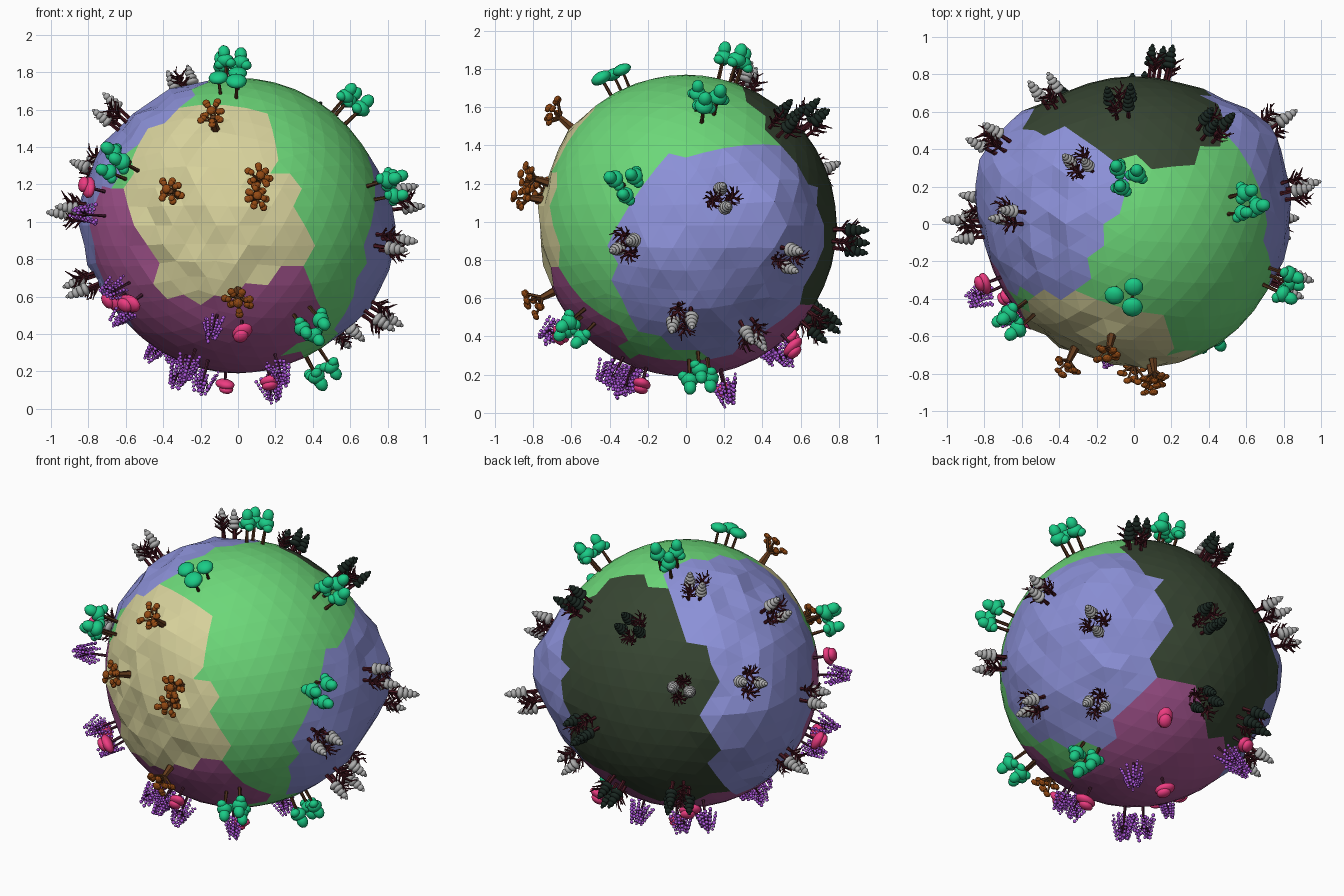
import bpy, bmesh, math, random
from mathutils import Vector, Matrix, noise

if "Cube" in bpy.data.objects:
    bpy.data.objects.remove(bpy.data.objects["Cube"])

random.seed(4)
CENTRE = Vector((0, 0, 0.98))
R = 0.79
rnd = random.uniform


def polar(az, el):
    a, e = math.radians(az), math.radians(el)
    return Vector((math.cos(a) * math.cos(e), math.sin(a) * math.cos(e), math.sin(e)))


def material(name, rgb):
    m = bpy.data.materials.new(name)
    m.diffuse_color = (*rgb, 1)
    m.use_nodes = True
    m.node_tree.nodes["Principled BSDF"].inputs["Base Color"].default_value = m.diffuse_color
    return m


# ---- biomes: spherical caps (azimuth, elevation, angular radius), nearest cap wins
BIOMES = [
    ("meadow", (.15, .68, .19), []),
    ("desert", (.68, .64, .33), [(-103, -4, 36), (-108, 30, 25), (-115, -8, 32)]),
    ("snow", (.26, .28, .68), [(17, -14, 41), (45, 0, 28), (164, 40, 38), (160, -6, 40)]),
    ("dark_forest", (.038, .06, .032), [(99, 15, 38), (106, -20, 38), (82, 36, 26)]),
    ("blossom", (.38, .09, .28), [(150, -80, 33), (80, -50, 21), (-122, -52, 27),
                                  (-145, -14, 25), (-72, -42, 19)]),
]
# mountains and hollows: azimuth, elevation, height, angular width
BUMPS = [(33, 4, .1, 22), (5, -18, .05, 25), (158, 6, .1, 24), (175, 40, .03, 20),
         (150, 40, .03, 18), (-105, 0, -.035, 35)]


def biome(d):
    best, pick = 0, 0
    for i, (_, _, caps) in enumerate(BIOMES):
        for az, el, r in caps:
            s = r - math.degrees(d.angle(polar(az, el)))
            if s > best:
                best, pick = s, i
    return pick, best


def surface(d):
    r = R
    for az, el, h, w in BUMPS:
        r += h * math.exp(-(math.degrees(d.angle(polar(az, el))) / w) ** 2)
    pick, depth = biome(d)
    if pick in (1, 2):
        r += 0.04 * min(depth / 12, 1) * noise.noise(d * 6)
    return r


# ---- planet: each face takes the strongest biome of its corners
bm = bmesh.new()
bmesh.ops.create_icosphere(bm, subdivisions=4, radius=1)
kind_of = {v: biome(v.co.normalized())[0] for v in bm.verts}
for f in bm.faces:
    f.material_index = max(kind_of[v] for v in f.verts)
for v in bm.verts:
    d = v.co.normalized()
    v.co = CENTRE + d * surface(d)
me = bpy.data.meshes.new("planet")
bm.to_mesh(me)
bm.free()
for n, c, _ in BIOMES:
    me.materials.append(material(n, c))
bpy.context.collection.objects.link(bpy.data.objects.new("planet", me))

# ---- vegetation parts, one mesh per kind
COLOURS = {
    "tree_trunks": (.07, .026, .01), "round_canopies": (.01, .6, .24),
    "desert_trunks": (.13, .045, .012), "desert_canopies": (.3, .07, .007),
    "bare_branches": (.06, .008, .014), "snowy_firs": (.42, .42, .42),
    "dark_firs": (.01, .02, .015), "pink_canopies": (.85, .045, .22),
    "blossom_trunks": (.06, .012, .03), "purple_blossoms": (.45, .1, .75),
}
SMOOTH = {"round_canopies", "pink_canopies", "purple_blossoms", "snowy_firs", "dark_firs"}
parts = {k: bmesh.new() for k in COLOURS}


def blob(part, M, loc, size, sub=2):
    sz = size if isinstance(size, tuple) else (size,) * 3
    bmesh.ops.create_icosphere(parts[part], subdivisions=sub, radius=1,
                               matrix=M @ Matrix.Translation(loc) @ Matrix.Diagonal((*sz, 1)))


def rod(part, M, a, b, r1, r2, seg=5):
    a, b = Vector(a), Vector(b)
    q = (b - a).to_track_quat('Z', 'Y').to_matrix().to_4x4()
    bmesh.ops.create_cone(parts[part], cap_ends=True, segments=seg, radius1=r1, radius2=r2,
                          depth=(b - a).length, matrix=M @ Matrix.Translation((a + b) / 2) @ q)


def ring(r, a, z):
    return Vector((r * math.cos(a), r * math.sin(a), z))


def leafy(M):
    rod("tree_trunks", M, (0, 0, -.03), (0, 0, .11), .012, .009)
    blob("round_canopies", M, (0, 0, .12), (.048, .048, .038))
    blob("round_canopies", M, (.006, 0, .165), (.034, .034, .042))
    a = rnd(0, 6)
    for k in range(2):
        blob("round_canopies", M, ring(.034, a + k * 2.5, .1), (.03, .03, .026))


def umbrella(M):
    rod("tree_trunks", M, (0, 0, -.03), (0, 0, .1), .01, .008)
    blob("round_canopies", M, (0, 0, .1), (.056, .056, .033))


def desert(M):
    rod("desert_trunks", M, (0, 0, -.03), (0, 0, .1), .026, .014, 6)
    for i in range(7):
        p = ring(rnd(.05, .075), i * .9, rnd(.08, .15))
        rod("desert_trunks", M, (0, 0, .07), p, .009, .006, 4)
        blob("desert_canopies", M, p, (.021, .021, .015))
        blob("desert_canopies", M, p * .75 + Vector((0, 0, .035)), (.018, .018, .014))
    blob("desert_canopies", M, (0, 0, .155), (.026, .026, .018))


def fir(M, part):
    rod("bare_branches", M, (0, 0, -.03), (0, 0, .1), .013, .009)
    for z, r in ((.08, .038), (.108, .034), (.135, .028), (.16, .02)):
        blob(part, M, (0, 0, z), (r, r, .019))
    blob(part, M, (0, 0, .178), (.012, .012, .014), 1)


def bare(M):
    rod("bare_branches", M, (0, 0, -.03), (0, 0, .1), .013, .005)
    for i in range(11):
        a, z = i * 2.4, .025 + .007 * i
        p = ring(.045, a, z + .03)
        rod("bare_branches", M, (0, 0, z), p, .008, .004, 4)
        rod("bare_branches", M, p * .7 + Vector((0, 0, z * .3)), ring(.055, a + .5, z + .045), .005, .002, 4)


def blossom(M):
    rod("blossom_trunks", M, (0, 0, -.03), (0, 0, .08), .011, .008)
    blob("pink_canopies", M, (0, 0, .09), (.068, .05, .03))
    blob("pink_canopies", M, (.014, 0, .118), (.046, .04, .026))


def willow(M):
    rod("blossom_trunks", M, (0, 0, -.03), (0, 0, .12), .01, .006)
    for i in range(12):
        a = i * 2.4
        tip = ring(rnd(.02, .055), a, rnd(.13, .185))
        rod("blossom_trunks", M, (0, 0, .1), tip, .004, .002, 3)
        for k in range(6):
            s = .7 + .15 * k
            p = Vector((tip.x * s, tip.y * s, tip.z + .01 - .02 * k))
            blob("purple_blossoms", M, p, rnd(.008, .013), 1)


snowy = lambda M: fir(M, "snowy_firs")
darkfir = lambda M: fir(M, "dark_firs")


def grove(pos, kinds, spread=.06):
    n = Vector(pos).normalized()
    t = n.orthogonal().normalized()
    b = n.cross(t)
    a0 = rnd(0, 6.28)
    for i, kind in enumerate(kinds):
        a = a0 + i * 2 * math.pi / len(kinds)
        s = spread if len(kinds) > 1 else 0
        d = (n + (t * math.cos(a) + b * math.sin(a)) * s / R).normalized()
        M = (Matrix.Translation(CENTRE + d * surface(d)) @ d.to_track_quat('Z', 'Y').to_matrix().to_4x4()
             @ Matrix.Rotation(rnd(0, 6.28), 4, 'Z') @ Matrix.Scale(rnd(.92, 1.04), 4))
        kind(M)


# meadow groves
for p in [(-.04, .22, .75), (.57, .1, .62), (.82, -.32, .22), (-.68, -.53, .35),
          (.4, -.6, -.55), (.43, .07, -.76)]:
    grove(p, [leafy] * 3, .055)
grove((-.04, -.4, .82), [umbrella] * 3, .06)
# desert groves
for p, c in [((-.14, -.7, .6), 1), ((-.39, -.82, .2), 1), ((.11, -.86, .21), 2), ((0, -.78, -.39), 1)]:
    grove(p, [desert] * c, .05)
# snow groves, both sides
for p in [(.92, .2, .15), (.85, -.32, -.1), (.78, .56, -.18), (.75, -.02, -.48), (.58, .35, -.58),
          (-.45, .69, .28), (-.3, .33, .78), (-.7, .05, .62), (-.77, .45, .32), (-.92, -.03, .08),
          (-.86, .1, -.33)]:
    grove(p, [snowy, bare, snowy, bare], .045)
# dark forest groves
for p in [(.15, .87, -.07), (-.07, .64, .55), (.43, .53, .55), (.05, .72, -.53), (-.42, .68, -.5)]:
    grove(p, [darkfir, bare, darkfir, darkfir, bare], .055)
# blossom groves
for p, kinds in [((-.85, -.37, .14), [willow, blossom]), ((-.64, -.46, -.42), [willow, blossom, willow, blossom]),
                 ((-.05, -.65, -.54), [blossom, willow]), ((-.25, -.33, -.78), [willow] * 3),
                 ((-.07, .2, -.85), [blossom]), ((.17, .2, -.82), [willow]), ((.25, .6, -.68), [blossom]),
                 ((.2, -.3, -.8), [blossom, willow]), ((-.4, .5, -.65), [willow, blossom, willow])]:
    grove(p, kinds, .07)

for name, b in parts.items():
    me = bpy.data.meshes.new(name)
    for f in b.faces:
        f.smooth = name in SMOOTH
    b.to_mesh(me)
    b.free()
    me.materials.append(material(name, COLOURS[name]))
    bpy.context.collection.objects.link(bpy.data.objects.new(name, me))
